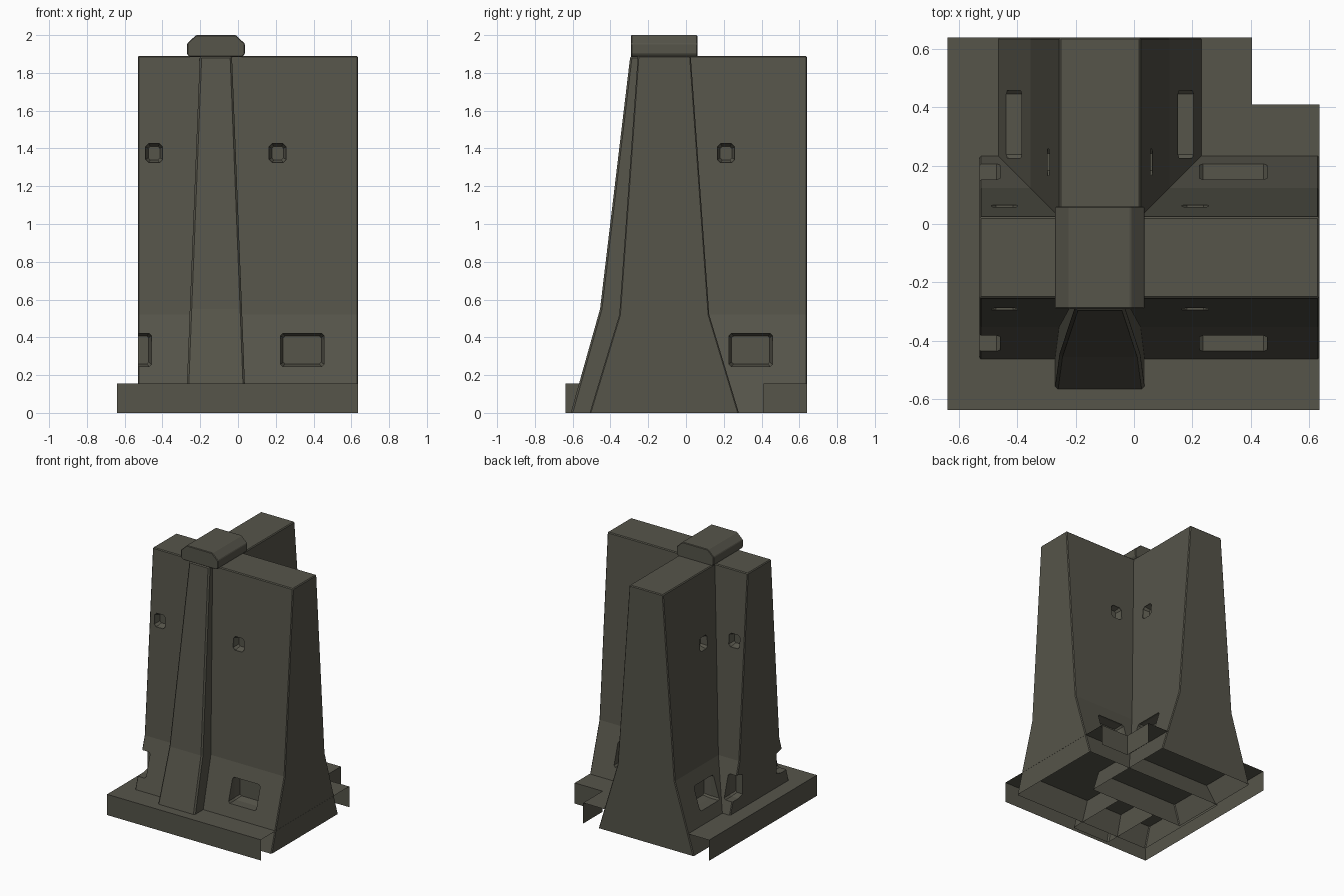
import bpy, bmesh, math
from mathutils import Matrix

cube = bpy.data.objects.get("Cube")
if cube:
    bpy.data.objects.remove(cube, do_unlink=True)

concrete = bpy.data.materials.new("olive grey concrete")
concrete.use_nodes = True
COLOUR = (0.092, 0.089, 0.068, 1)
concrete.diffuse_color = COLOUR
concrete.node_tree.nodes["Principled BSDF"].inputs["Base Color"].default_value = COLOUR

CX, CY = -0.117, -0.115      # where the two walls cross
TOP, KINK, DECK = 1.89, 0.52, 0.155
HALF = {0: 0.395, KINK: 0.238, TOP: 0.14}


def finish(name, bm):
    bmesh.ops.recalc_face_normals(bm, faces=bm.faces)
    mesh = bpy.data.meshes.new(name)
    bm.to_mesh(mesh)
    bm.free()
    mesh.materials.append(concrete)
    obj = bpy.data.objects.new(name, mesh)
    bpy.context.collection.objects.link(obj)
    return obj


def loft(bm, rings):
    """Closed solid through rings of equal point count."""
    loops = [[bm.verts.new(p) for p in ring] for ring in rings]
    n = len(loops[0])
    for a, b in zip(loops, loops[1:]):
        for i in range(n):
            j = (i + 1) % n
            bm.faces.new((a[i], a[j], b[j], b[i]))
    bm.faces.new(loops[0][::-1])
    bm.faces.new(loops[-1])


def soften(bm, width):
    """Narrow bevel on the sharp edges, leaving the foot alone."""
    bmesh.ops.recalc_face_normals(bm, faces=bm.faces)
    sharp = [e for e in bm.edges if e.calc_face_angle(0) > 0.6
             and not all(v.co.z < 0.001 for v in e.verts)]
    bmesh.ops.bevel(bm, geom=sharp, offset=width, segments=1, affect='EDGES')


def open_foot(bm):
    foot = [f for f in bm.faces if all(v.co.z < 0.001 for v in f.verts)]
    bmesh.ops.delete(bm, geom=foot, context='FACES')


def recess(bm, u, z, side, w, h, corner, mouth, floor):
    """Chamfered recess cutter with a tapered inner end."""
    outline = []
    for sx, sz in ((1, 1), (-1, 1), (-1, -1), (1, -1)):
        pair = [(sx * w, sz * (h - corner)), (sx * (w - corner), sz * h)]
        outline += pair if sx * sz > 0 else pair[::-1]
    rings = []
    for v, inset in ((0.5, 0), (mouth, 0), (floor, 0.014)):
        rings.append([(u + a * (1 - inset / w), side * v, z + b * (1 - inset / h))
                      for a, b in outline])
    loft(bm, rings)


def wall(name, start, end, angle):
    """Flared wall along local x, with lifting pockets and tie holes."""
    bm = bmesh.new()
    loft(bm, [[(start, -h, z), (end, -h, z), (end, h, z), (start, h, z)]
              for z, h in HALF.items()])
    soften(bm, 0.006)
    obj = finish(name, bm)

    cut = bmesh.new()
    for side in (-1, 1):
        for along in (-1, 1):
            if along < 0 and start > -0.1:
                continue
            recess(cut, along * 0.457, 0.333, side, 0.115, 0.088, 0.012, 0.25, 0.2)
            recess(cut, along * 0.327, 1.375, side, 0.045, 0.05, 0.016, 0.165, 0.13)
    cutter = finish(name + "_cutter", cut)
    mod = obj.modifiers.new("recesses", 'BOOLEAN')
    mod.operation, mod.object, mod.solver = 'DIFFERENCE', cutter, 'EXACT'
    bpy.context.view_layer.update()
    result = obj.evaluated_get(bpy.context.evaluated_depsgraph_get())
    bm = bmesh.new()
    bm.from_mesh(result.to_mesh())
    open_foot(bm)
    bm.transform(Matrix.Translation((CX, CY, 0)) @ Matrix.Rotation(angle, 4, 'Z'))
    obj.modifiers.clear()
    bm.to_mesh(obj.data)
    bm.free()
    bpy.data.objects.remove(cutter, do_unlink=True)


# Crossing walls
wall("long_wall", -0.413, 0.752, 0)
wall("rear_wall", 0, 0.755, math.pi / 2)

# Front buttress, narrowing and leaning back towards the top
bm = bmesh.new()
rings = []
for z, half, front in ((0, 0.159, -0.61), (0.55, 0.138, -0.455), (TOP, 0.085, -0.295)):
    rings.append([(CX - half, front, z), (CX + half, front, z),
                  (CX + half, CY, z), (CX - half, CY, z)])
loft(bm, rings)
soften(bm, 0.01)
open_foot(bm)
finish("front_buttress", bm)

# Chamfered cap over the crossing
bm = bmesh.new()
half = [(0.14, 1.885), (0.153, 1.9), (0.153, 1.955), (0.105, 2.0)]
outline = half + [(-x, z) for x, z in reversed(half)]
loft(bm, [[(CX + x, y, z) for x, z in outline] for y in (-0.291, 0.06)])
soften(bm, 0.004)
finish("top_cap", bm)

# Base deck with thin skirts, open at the wall ends
bm = bmesh.new()
L, R, F, B, NX, NY = -0.64, 0.636, -0.637, 0.64, 0.405, 0.41
plan = [(L, B), (L, F), (R, F), (R, NY), (NX, NY), (NX, B)]
deck = [bm.verts.new((x, y, DECK)) for x, y in plan]
bm.faces.new(deck)
foot = [bm.verts.new((x, y, 0)) for x, y in plan]
for i in (0, 1, 3, 4):
    bm.faces.new((deck[i + 1], deck[i], foot[i], foot[i + 1]))
bmesh.ops.delete(bm, geom=[v for v in bm.verts if not v.link_faces], context='VERTS')
finish("base_deck", bm)
